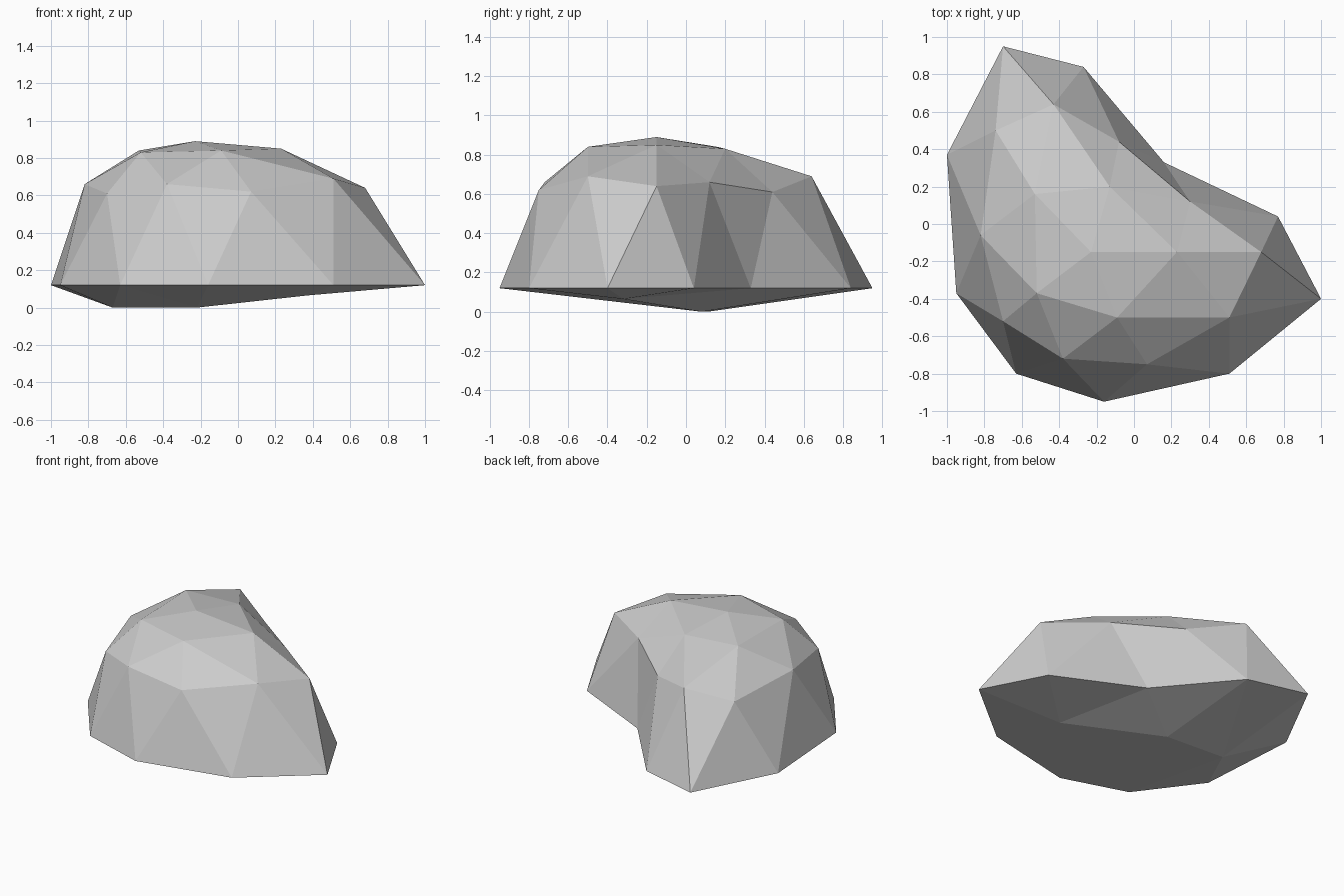
import bpy
import bmesh

default_cube = bpy.data.objects.get("Cube")
if default_cube:
    bpy.data.objects.remove(default_cube, do_unlink=True)


def make_material(name, colour):
    material = bpy.data.materials.new(name)
    material.use_nodes = True
    material.diffuse_color = colour
    material.node_tree.nodes["Principled BSDF"].inputs["Base Color"].default_value = colour
    return material


def add_ring(bm, points):
    return [bm.verts.new(point) for point in points]


# Widest outline, kidney shaped, all at one height
rim_height = 0.12
outline = [(1, -.4), (.77, .04), (.16, .33), (-.27, .84), (-.7, .95),
           (-1, .37), (-.95, -.37), (-.63, -.8), (-.16, -.95), (.51, -.8)]

# Shoulder ring: each corner sits above one edge of the outline
shoulder = [(.68, -.15, .64), (.3, .12, .66), (-.08, .44, .61), (-.43, .64, .69),
            (-.74, .5, .62), (-.82, -.06, .66), (-.7, -.52, .61), (-.38, -.72, .66),
            (.07, -.75, .62), (.51, -.5, .69)]

# Crown ring and peak
crown = [(.23, -.15, .85), (-.13, .2, .83), (-.53, .16, .84),
         (-.52, -.37, .83), (-.09, -.5, .84)]
peak_point = (-.23, -.15, .89)

# Shallow keel under the boulder: front, middle and end
keel = [(.37, -.32, .065), (-.22, .08, 0), (-.67, .11, 0)]

bm = bmesh.new()
rim = add_ring(bm, [(x, y, rim_height) for x, y in outline])
mid = add_ring(bm, shoulder)
top = add_ring(bm, crown)
peak = bm.verts.new(peak_point)
front, middle, end = add_ring(bm, keel)

# Sides: zigzag band of triangles between outline and shoulder
count = len(rim)
for i in range(count):
    following = (i + 1) % count
    bm.faces.new((rim[i], rim[following], mid[i]))
    bm.faces.new((rim[following], mid[following], mid[i]))

# Crown: four triangles for each fifth of the top
for i in range(len(top)):
    here, after = top[i], top[(i + 1) % len(top)]
    corner, between, next_corner = (mid[(2 * i + k) % count] for k in range(3))
    bm.faces.new((here, corner, between))
    bm.faces.new((here, between, after))
    bm.faces.new((after, between, next_corner))
    bm.faces.new((peak, here, after))


# Underside: fans of triangles from each keel corner to the outline
def fan(centre, first, last):
    for i in range(first, last):
        bm.faces.new((centre, rim[(i + 1) % count], rim[i % count]))


fan(front, 8, 12)
fan(middle, 2, 3)
fan(end, 3, 7)
fan(middle, 7, 8)
for face in ((front, middle, rim[2]), (middle, end, rim[3]),
             (end, middle, rim[7]), (middle, front, rim[8])):
    bm.faces.new(face)

bmesh.ops.recalc_face_normals(bm, faces=bm.faces[:])
mesh = bpy.data.meshes.new("boulder")
bm.to_mesh(mesh)
bm.free()
mesh.materials.append(make_material("stone grey", (.6, .6, .6, 1)))
boulder = bpy.data.objects.new("boulder", mesh)
bpy.context.scene.collection.objects.link(boulder)
